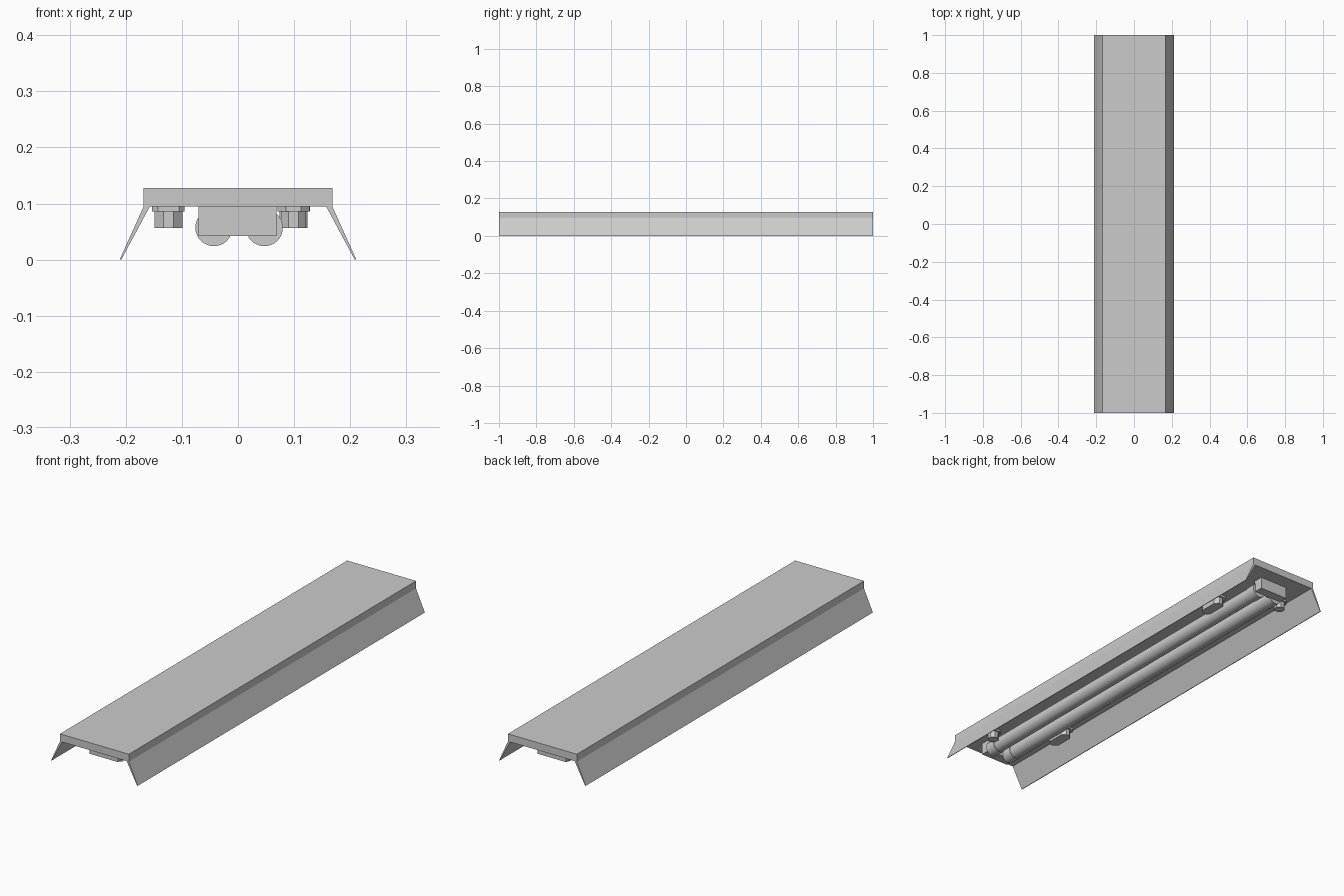
import bpy, bmesh, math
from mathutils import Matrix

cube = bpy.data.objects.get("Cube")
if cube:
    bpy.data.objects.remove(cube, do_unlink=True)

grey = bpy.data.materials.new("light_grey")
grey.use_nodes = True
colour = (0.6, 0.6, 0.6, 1)
grey.diffuse_color = colour
grey.node_tree.nodes["Principled BSDF"].inputs["Base Color"].default_value = colour


def finish(name, bm, smooth=False):
    bmesh.ops.recalc_face_normals(bm, faces=bm.faces)
    mesh = bpy.data.meshes.new(name)
    bm.to_mesh(mesh)
    bm.free()
    mesh.materials.append(grey)
    obj = bpy.data.objects.new(name, mesh)
    bpy.context.collection.objects.link(obj)
    if smooth:
        bpy.ops.object.select_all(action="DESELECT")
        obj.select_set(True)
        bpy.context.view_layer.objects.active = obj
        bpy.ops.object.shade_smooth_by_angle(angle=math.radians(40))
    return obj


def prism(name, points, depth):
    """Extrude a closed outline of 3D points along the depth vector."""
    bm = bmesh.new()
    face = bm.faces.new([bm.verts.new(p) for p in points])
    result = bmesh.ops.extrude_face_region(bm, geom=[face], use_keep_orig=True)
    verts = [v for v in result["geom"] if isinstance(v, bmesh.types.BMVert)]
    bmesh.ops.translate(bm, verts=verts, vec=depth)
    return finish(name, bm)


def along(name, outline, y0, y1):
    """Extrude an x-z outline lengthwise."""
    return prism(name, [(x, y0, z) for x, z in outline], (0, y1 - y0, 0))


def rect(x0, x1, z0, z1):
    return [(x0, z0), (x1, z0), (x1, z1), (x0, z1)]


def rod(name, x, y, z, radius, length):
    bm = bmesh.new()
    place = Matrix.Translation((x, y, z)) @ Matrix.Rotation(math.pi / 2, 4, "X")
    bmesh.ops.create_cone(bm, cap_ends=True, segments=32, radius1=radius,
                          radius2=radius, depth=length, matrix=place)
    return finish(name, bm, True)


def chamfered(name, x, y, width, length, cut, z0, z1):
    """Upright block with chamfered corners in plan."""
    w, l = width / 2, length / 2
    plan = [(w, l - cut), (w - cut, l), (cut - w, l), (-w, l - cut),
            (-w, cut - l), (cut - w, -l), (w - cut, -l), (w, cut - l)]
    return prism(name, [(x + a, y + b, z0) for a, b in plan], (0, 0, z1 - z0))


# Housing and the splayed reflector wings
along("housing", rect(-0.168, 0.168, 0.095, 0.128), -1, 1)
for side, s in (("left", 1), ("right", -1)):
    wing = [(0.168, 0.095), (0.157, 0.095), (0.208, 0), (0.211, 0)]
    along(side + "_wing", [(s * x, z) for x, z in wing], -1, 1)

# Lamp holders at both ends
for end, s in (("front", -1), ("back", 1)):
    along(end + "_lamp_holder", rect(-0.07, 0.069, 0.042, 0.095), s * 0.89, s * 0.935)

# Tubes with end caps
for side, x in (("left", 0.047), ("right", -0.043)):
    rod(side + "_tube", x, 0, 0.057, 0.031, 1.75)
    for end, s in (("front", -1), ("back", 1)):
        rod(f"{side}_{end}_tube_cap", x, s * 0.87, 0.057, 0.033, 0.05)

# Long clips and small posts, each on a mounting plate
for side, x, s in (("right", -0.124, -1), ("left", 0.099, 1)):
    chamfered(side + "_clip_plate", x, s * 0.645, 0.058, 0.13, 0.01, 0.086, 0.095)
    chamfered(side + "_clip", x, s * 0.645, 0.05, 0.11, 0.016, 0.056, 0.086)
    chamfered(side + "_post_plate", x, -s * 0.825, 0.057, 0.057, 0.015, 0.086, 0.095)
    chamfered(side + "_post", x, -s * 0.825, 0.044, 0.044, 0.013, 0.056, 0.086)
